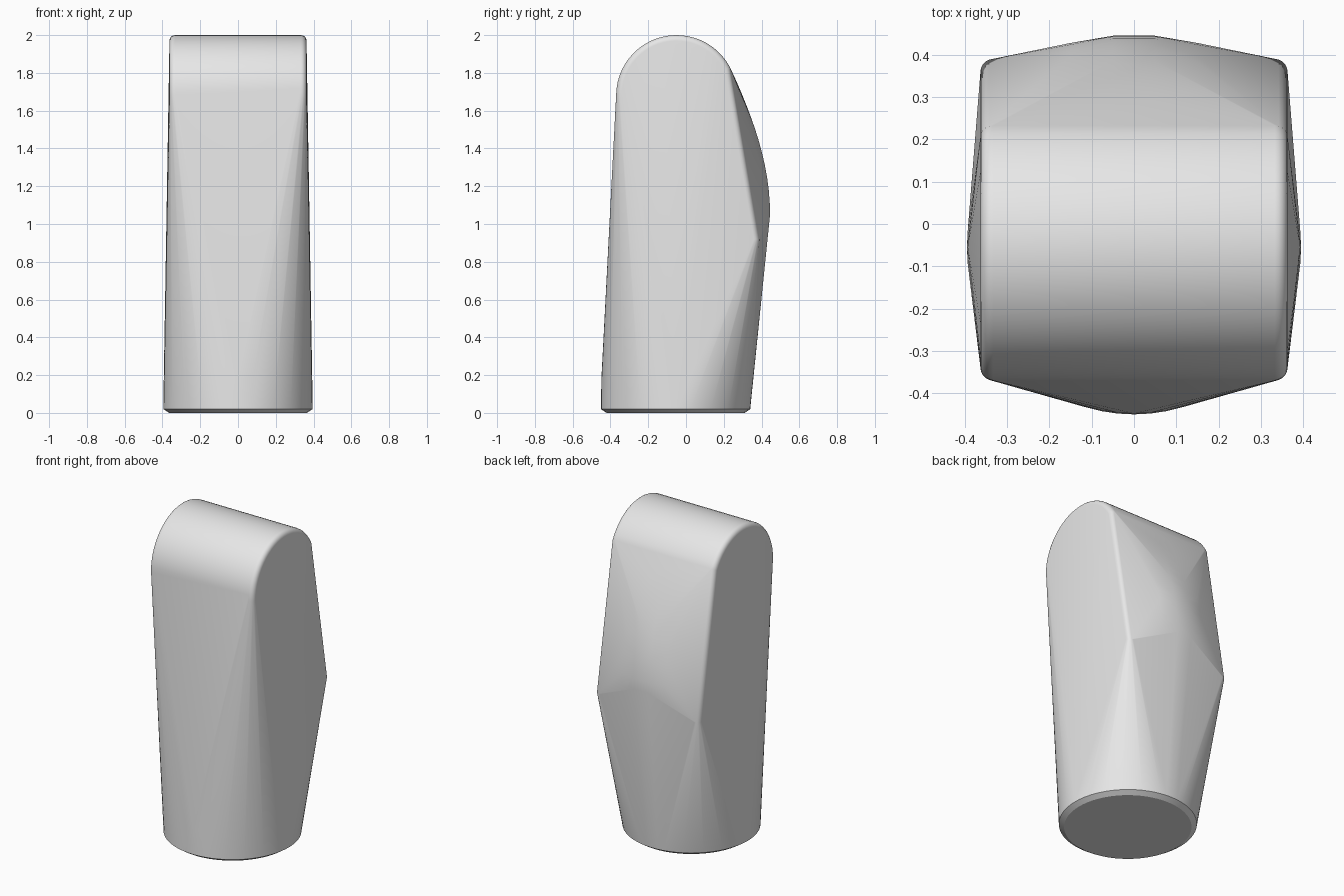
import bpy, bmesh, math

cube = bpy.data.objects.get("Cube")
if cube:
    bpy.data.objects.remove(cube, do_unlink=True)

grey = bpy.data.materials.new("plain grey")
grey.use_nodes = True
colour = (0.8, 0.8, 0.8, 1)
grey.diffuse_color = colour
grey.node_tree.nodes["Principled BSDF"].inputs["Base Color"].default_value = colour

HALF_WIDTH, ROUND = 0.363, 0.03
ARCH_Y, ARCH_Z, ARCH_R = -0.05, 1.68, 0.32
points = []


def ring(radius, z, count=64):
    """Circular section of the round foot."""
    for i in range(count):
        a = math.tau * i / count
        points.append((radius * math.cos(a), ARCH_Y - 0.005 + radius * math.sin(a), z))


def rounded_row(y, z, ny, nz, steps=5):
    """Row across the body, rounded at both sides along the outward normal."""
    for i in range(steps + 1):
        a = math.pi / 2 * i / steps
        inset = ROUND * (1 - math.cos(a))
        x = HALF_WIDTH - ROUND * (1 - math.sin(a))
        for side in (-1, 1):
            points.append((side * x, y - ny * inset, z - nz * inset))


# Chamfered round foot
ring(0.365, 0)
ring(0.395, 0.02)
ring(0.393, 0.18)

# Arched top
for i in range(25):
    a = math.radians(180 - 152 * i / 24)
    ny, nz = math.cos(a), math.sin(a)
    rounded_row(ARCH_Y + ARCH_R * ny, ARCH_Z + ARCH_R * nz, ny, nz)

# Back corners at the widest level
rounded_row(0.39, 0.92, 1, 0)

# Bulging middle of the back, fading into the arch
for i in range(13):
    t = i / 12
    z = 1.83 - 0.78 * t
    edge = 0.232 + 0.158 * (1.83 - z) / 0.91
    centre = 0.232 + 0.213 * math.sin(t * math.pi / 2) ** 0.95
    for x, share in ((0.05, 1), (0.15, 0.78)):
        for side in (-1, 1):
            points.append((side * x, edge + (centre - edge) * share, z))

# Skin stretched over the sections
bm = bmesh.new()
for p in points:
    bm.verts.new(p)
hull = bmesh.ops.convex_hull(bm, input=bm.verts[:])
loose = [v for v in bm.verts if not v.link_faces]
bmesh.ops.delete(bm, geom=loose, context='VERTS')
bmesh.ops.dissolve_limit(bm, angle_limit=math.radians(0.5),
                         verts=bm.verts[:], edges=bm.edges[:])
bmesh.ops.recalc_face_normals(bm, faces=bm.faces[:])
mesh = bpy.data.meshes.new("tapered_body")
bm.to_mesh(mesh)
bm.free()
mesh.materials.append(grey)
body = bpy.data.objects.new("tapered_body", mesh)
bpy.context.collection.objects.link(body)

# Soft shading with a crisp foot edge
bpy.ops.object.select_all(action='DESELECT')
body.select_set(True)
bpy.context.view_layer.objects.active = body
bpy.ops.object.shade_smooth_by_angle(angle=math.radians(30))
